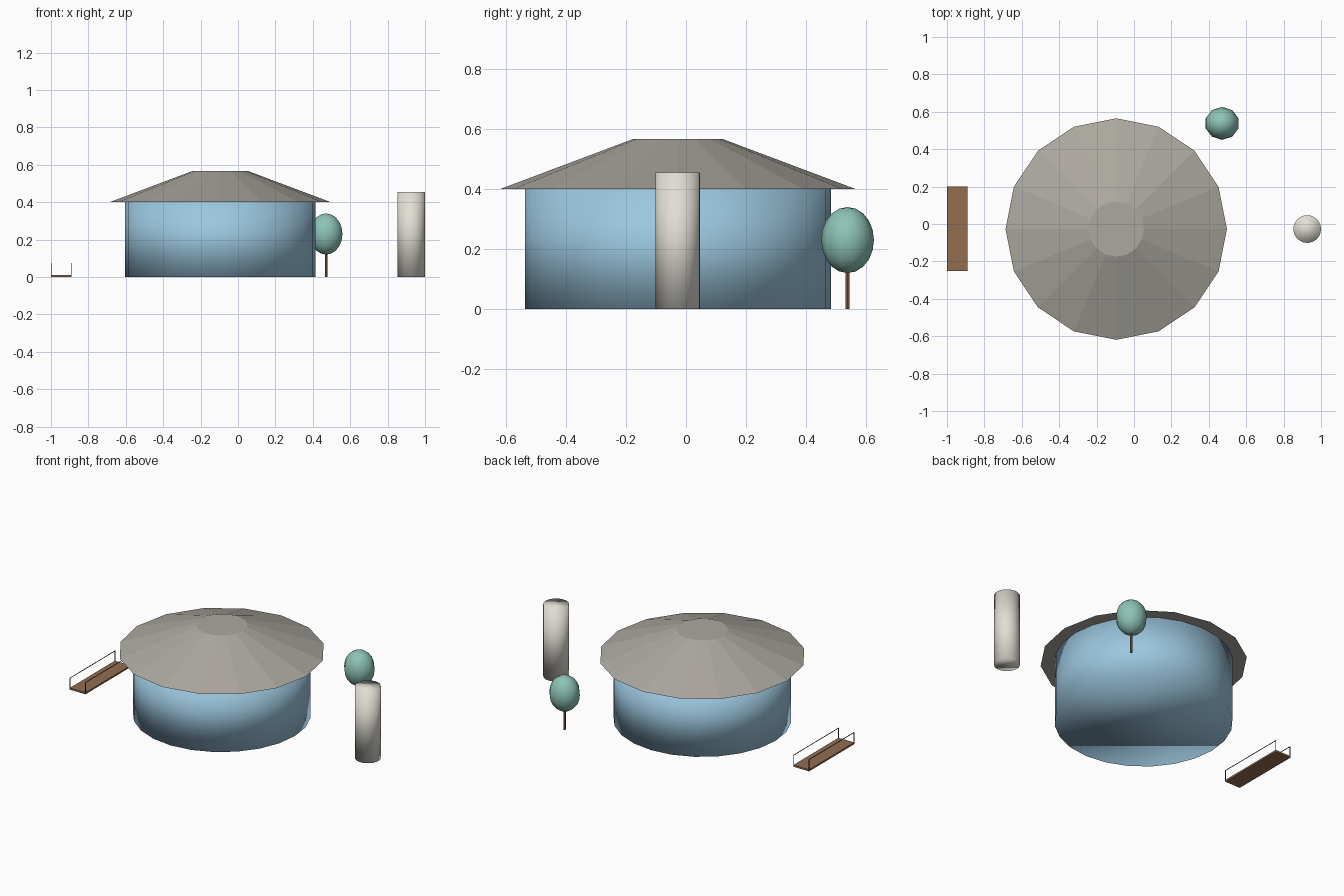
import bpy
import bmesh
import math
from mathutils import Matrix, Vector

if "Cube" in bpy.data.objects:
    bpy.data.objects.remove(bpy.data.objects["Cube"])


def material(name, srgb):
    lin = [((c / 255 + 0.055) / 1.055) ** 2.4 for c in srgb]
    mat = bpy.data.materials.new(name)
    mat.diffuse_color = (*lin, 1.0)
    mat.use_nodes = True
    mat.node_tree.nodes["Principled BSDF"].inputs["Base Color"].default_value = mat.diffuse_color
    return mat


BLUE = material("wall_blue", (156, 199, 223))
GREY = material("roof_grey", (172, 168, 160))
STONE = material("pale_stone", (226, 222, 213))
GREEN = material("leaf_green", (141, 195, 181))
BROWN = material("wood_brown", (146, 109, 81))
DARK = material("dark_metal", (62, 62, 64))


def finish(name, bm, mat, smooth=False):
    mesh = bpy.data.meshes.new(name)
    bm.to_mesh(mesh)
    bm.free()
    mesh.materials.append(mat)
    for poly in mesh.polygons:
        poly.use_smooth = smooth
    obj = bpy.data.objects.new(name, mesh)
    bpy.context.collection.objects.link(obj)
    return obj


def frustum(name, center, r_low, r_high, z0, z1, sides, mat, smooth=False):
    """Closed upright cylinder or cut cone, first corner on +x."""
    bm = bmesh.new()
    rings = []
    for r, z in ((r_low, z0), (r_high, z1)):
        rings.append([bm.verts.new((center[0] + r * math.cos(2 * math.pi * i / sides),
                                    center[1] + r * math.sin(2 * math.pi * i / sides), z))
                      for i in range(sides)])
    low, high = rings
    for i in range(sides):
        j = (i + 1) % sides
        bm.faces.new((low[i], low[j], high[j], high[i]))
    bm.faces.new(low[::-1])
    bm.faces.new(high)
    return finish(name, bm, mat, smooth)


def box(name, lo, hi, mat):
    lo, hi = Vector(lo), Vector(hi)
    bm = bmesh.new()
    bmesh.ops.create_cube(bm, size=1.0, matrix=Matrix.Translation((lo + hi) / 2)
                          @ Matrix.Diagonal((*(hi - lo), 1.0)))
    return finish(name, bm, mat)


# Round building: soft-shaded wall and faceted roof
HUT = (-0.095, -0.027)
frustum("round_wall", HUT, 0.51, 0.51, 0.0, 0.40, 24, BLUE, smooth=True)
frustum("roof", HUT, 0.592, 0.148, 0.40, 0.567, 16, GREY)

# Free-standing column
frustum("column", (0.926, -0.027), 0.074, 0.074, 0.0, 0.455, 24, STONE, smooth=True)

# Tree: thin trunk and egg-shaped crown
TREE = (0.471, 0.538)
frustum("tree_trunk", TREE, 0.007, 0.007, 0.0, 0.14, 8, BROWN)
crown = bmesh.new()
bmesh.ops.create_uvsphere(crown, u_segments=10, v_segments=10, radius=1.0,
                          matrix=Matrix.Translation((*TREE, 0.23))
                          @ Matrix.Diagonal((0.092, 0.088, 0.11, 1.0)))
finish("tree_crown", crown, GREEN, smooth=True)

# Footbridge: flat deck with an open railing along each long side
X0, X1, Y0, Y1, T = -1.0, -0.89, -0.25, 0.20, 0.003
box("bridge_deck", (X0, Y0, 0.0), (X1, Y1, 0.011), BROWN)
for side, x in (("left", X0), ("right", X1 - T)):
    for end, y in (("front", Y0), ("back", Y1 - T)):
        box(f"{side}_{end}_post", (x, y, 0.011), (x + T, y + T, 0.072), DARK)
    box(f"{side}_handrail", (x, Y0, 0.072), (x + T, Y1, 0.075), DARK)
